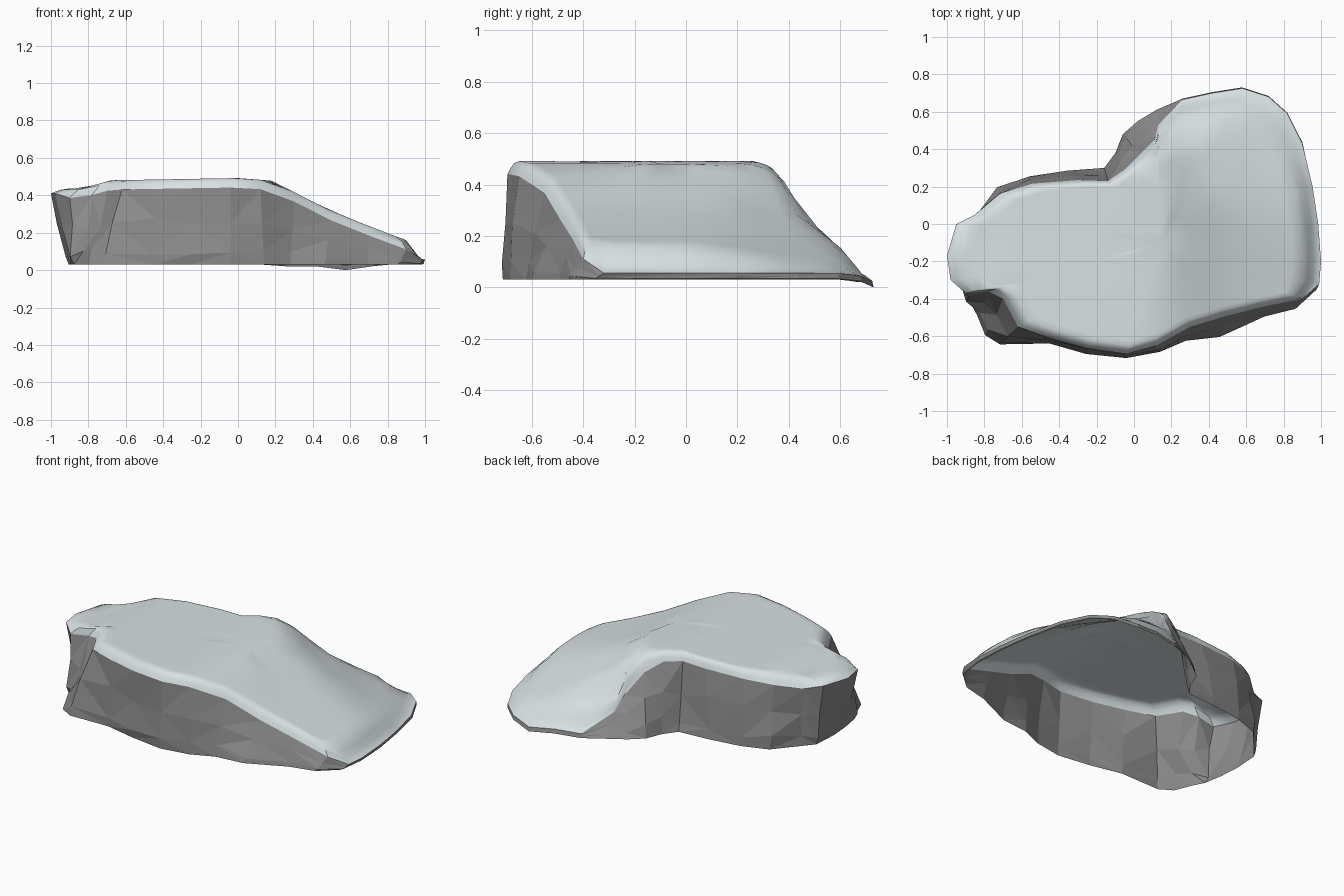
import bpy, bmesh, math, random

if "Cube" in bpy.data.objects:
    bpy.data.objects.remove(bpy.data.objects["Cube"])

random.seed(4)

# Outline stations, clockwise from the west: snow rim x, y, rock foot x, y
STATIONS = [
    (-1.0, -.17, -.91, -.17), (-.95, 0, -.9, -.01), (-.85, .05, -.84, .06),
    (-.72, .16, -.72, .2), (-.55, .215, -.56, .255), (-.3, .235, -.36, .285),
    (-.14, .23, -.16, .3), (-.05, .29, -.1, .38), (.03, .37, -.06, .48),
    (.11, .45, .02, .55), (.13, .53, .12, .61), (.26, .665, .26, .67),
    (.42, .7, .42, .705), (.58, .725, .58, .73), (.72, .68, .72, .685),
    (.82, .59, .82, .595), (.9, .43, .9, .435), (.955, .2, .95, .2),
    (.985, 0, .98, 0), (1.0, -.2, .99, -.2), (.99, -.32, .97, -.36),
    (.9, -.4, .86, -.46), (.7, -.44, .7, -.5), (.5, -.49, .46, -.61),
    (.3, -.55, .28, -.63), (.12, -.65, .14, -.69), (-.04, -.695, -.04, -.72),
    (-.25, -.665, -.25, -.69), (-.45, -.61, -.45, -.645), (-.62, -.55, -.72, -.65),
    (-.7, -.4, -.8, -.6), (-.78, -.36, -.84, -.5), (-.9, -.37, -.88, -.42),
    (-.98, -.3, -.9, -.3),
]
CENTRE = (.15, -.1)
EAST_SIDE = range(11, 21)          # snow reaches the ground here


def interp(points, t):
    if t <= points[0][0]:
        return points[0][1]
    for (a, u), (b, v) in zip(points, points[1:]):
        if t <= b:
            return u + (v - u) * (t - a) / (b - a)
    return points[-1][1]


def soft_min(a, b, k):
    h = max(0, min(1, .5 + (b - a) / (2 * k)))
    return b + (a - b) * h - k * h * (1 - h)


def height(x, y):
    """Plateau with a low west shelf, an east slope, a steep north and a north-east slope."""
    east = interp([(-1, .43), (-.82, .44), (-.68, .48), (0, .492), (.18, .478),
                   (.5, .315), (.75, .215), (.9, .16), (1, .06)], x)
    north = interp([(.25, .54), (.33, .47), (.385, .41), (.47, .26), (.6, .155), (.73, .03)], y)
    corner = interp([(.2, .54), (.28, .47), (.45, .325), (.7, .185), (1.02, .04)], .8 * x + .6 * y)
    return soft_min(soft_min(east, north, .04), corner, .04)


def material(name, colour):
    m = bpy.data.materials.new(name)
    m.diffuse_color = (*colour, 1)
    m.use_nodes = True
    m.node_tree.nodes["Principled BSDF"].inputs["Base Color"].default_value = m.diffuse_color
    return m


def loft(name, rings, mat, angle, cap=None):
    """Bridge closed rings from the outside in, optionally closing with a fan."""
    bm = bmesh.new()
    loops = [[bm.verts.new(p) for p in ring] for ring in rings]
    n = len(STATIONS)
    for outer, inner in zip(loops, loops[1:]):
        for i in range(n):
            j = (i + 1) % n
            bm.faces.new((outer[i], inner[i], inner[j], outer[j]))
    if cap:
        tip = bm.verts.new(cap)
        for i in range(n):
            bm.faces.new((loops[-1][i], tip, loops[-1][(i + 1) % n]))
    bmesh.ops.triangulate(bm, faces=bm.faces[:])
    mesh = bpy.data.meshes.new(name)
    bm.to_mesh(mesh)
    bm.free()
    mesh.materials.append(mat)
    obj = bpy.data.objects.new(name, mesh)
    bpy.context.collection.objects.link(obj)
    if angle:
        bpy.ops.object.select_all(action='DESELECT')
        obj.select_set(True)
        bpy.context.view_layer.objects.active = obj
        bpy.ops.object.shade_smooth_by_angle(angle=math.radians(angle))


snow = material("snow", (.69, .755, .775))
rock = material("grey rock", (.26, .26, .26))

# Snow rim and rock foot
rim, foot = [], []
for i, (x, y, fx, fy) in enumerate(STATIONS):
    foot_z = 0 if y > .72 else .02 if y > .66 else .03
    drop = .02 if x < -.9 else .05
    z = foot_z + .025 if i in EAST_SIDE else max(height(x, y) - drop, .055)
    rim.append((x, y, z))
    foot.append((fx, fy, foot_z))


def snow_ring(s):
    ring = []
    for i, (x, y, z) in enumerate(rim):
        px, py = CENTRE[0] + (x - CENTRE[0]) * s, CENTRE[1] + (y - CENTRE[1]) * s
        # Rounded lip, a plain ramp where the snow runs down to the ground
        width, power = (.1, 1.2) if i in EAST_SIDE else (.075, 2)
        t = min(1, (1 - s) / width)
        ring.append((px, py, z + (height(px, py) - z) * (1 - (1 - t) ** power)))
    return ring


# Snow cap
loft("snow_cap", [rim] + [snow_ring(s) for s in
     (.98, .955, .925, .88, .82, .74, .66, .57, .46, .33, .17)],
     snow, 40, (*CENTRE, height(*CENTRE)))


# Rock wall, open underneath, with rough middle rings
def rock_ring(t, bulge):
    ring = []
    for (x, y, z), (fx, fy, fz) in zip(rim, foot):
        rough = min(1, (z - fz) / .3)
        k = 1 + rough * (bulge + random.uniform(-.014, .012))
        px, py = fx + (x - fx) * t, fy + (y - fy) * t
        ring.append((CENTRE[0] + (px - CENTRE[0]) * k, CENTRE[1] + (py - CENTRE[1]) * k,
                     fz + (z - fz) * (t + rough * random.uniform(-.08, .08))))
    return ring


# The foot tucks in slightly under the wall
tucked = [(x * .995, y * (.99 if y < -.3 else 1), z) for x, y, z in foot]
loft("rock_wall", [tucked, rock_ring(.18, .004), rock_ring(.55, .002), rim], rock, 0)
